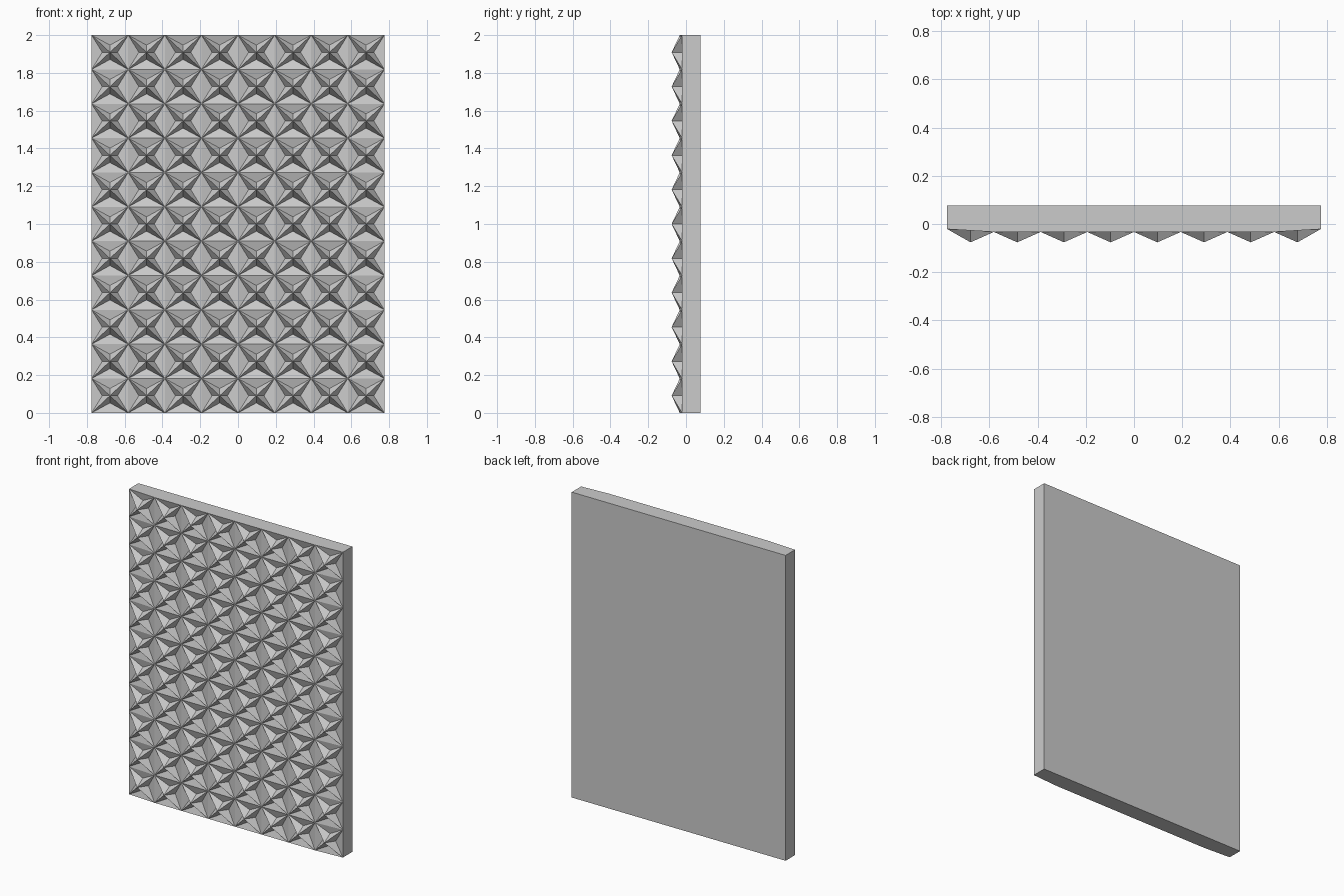
import bpy, bmesh

if "Cube" in bpy.data.objects:
    bpy.data.objects.remove(bpy.data.objects["Cube"])

COLS, ROWS = 8, 11
W, H = 1.55, 2.0
BACK, TIP, RIM, SIDE, PIT = 0.076, -0.076, -0.033, -0.021, -0.016
dx, dz = W / COLS, H / ROWS

bm = bmesh.new()

# Lattice of cell corners, set back along the left and right edges
grid = [[bm.verts.new((-W / 2 + i * dx, SIDE if i in (0, COLS) else RIM, j * dz))
         for j in range(ROWS + 1)] for i in range(COLS + 1)]

# Four-pointed star stud in every cell: raised tip, ridges to the corners, pits between
for i in range(COLS):
    for j in range(ROWS):
        cx, cz = -W / 2 + (i + 0.5) * dx, (j + 0.5) * dz
        tip = bm.verts.new((cx, TIP, cz))
        corners = [grid[i][j], grid[i + 1][j], grid[i + 1][j + 1], grid[i][j + 1]]
        for k, (u, v) in enumerate(((0, -1), (1, 0), (0, 1), (-1, 0))):
            a, b = corners[k], corners[(k + 1) % 4]
            pit = bm.verts.new((cx + u * dx * 0.21, PIT, cz + v * dz * 0.21))
            bm.faces.new((a, b, pit))
            bm.faces.new((b, tip, pit))
            bm.faces.new((tip, a, pit))

# Slab sides and back
bl, br, tr, tl = [bm.verts.new((x, BACK, z)) for x, z in
                  ((-W / 2, 0), (W / 2, 0), (W / 2, H), (-W / 2, H))]
bm.faces.new((bl, tl, tr, br))
bm.faces.new([c[0] for c in grid] + [br, bl])
bm.faces.new([c[ROWS] for c in grid] + [tr, tl])
bm.faces.new(grid[0] + [tl, bl])
bm.faces.new(grid[COLS] + [tr, br])
bmesh.ops.recalc_face_normals(bm, faces=bm.faces)

mesh = bpy.data.meshes.new("studded_panel")
bm.to_mesh(mesh)
bm.free()
bpy.context.collection.objects.link(bpy.data.objects.new("studded_panel", mesh))
